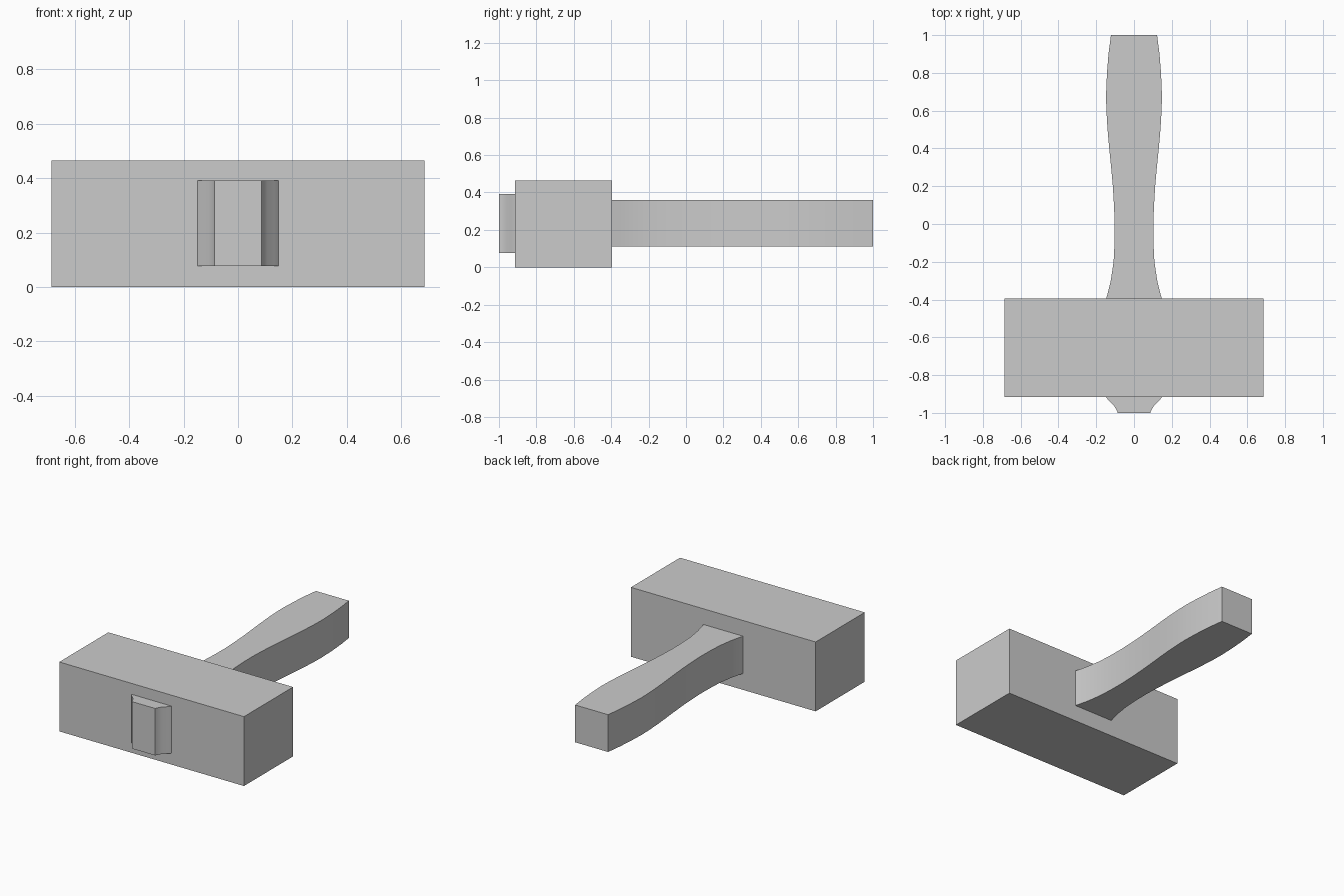
import bpy, bmesh
from math import radians

if "Cube" in bpy.data.objects:
    bpy.data.objects.remove(bpy.data.objects["Cube"])


def extrude_profile(name, half_widths, z0, z1):
    """Mirror (y, half width) pairs across x = 0 and extrude the outline upward."""
    outline = [(w, y) for y, w in half_widths] + [(-w, y) for y, w in reversed(half_widths)]
    bm = bmesh.new()
    face = bm.faces.new([bm.verts.new((x, y, z0)) for x, y in outline])
    ext = bmesh.ops.extrude_face_region(bm, geom=[face])
    top = [v for v in ext["geom"] if isinstance(v, bmesh.types.BMVert)]
    bmesh.ops.translate(bm, verts=top, vec=(0, 0, z1 - z0))
    bmesh.ops.recalc_face_normals(bm, faces=bm.faces)
    mesh = bpy.data.meshes.new(name)
    bm.to_mesh(mesh)
    bm.free()
    obj = bpy.data.objects.new(name, mesh)
    bpy.context.collection.objects.link(obj)
    bpy.ops.object.select_all(action='DESELECT')
    obj.select_set(True)
    bpy.context.view_layer.objects.active = obj
    bpy.ops.object.shade_smooth_by_angle(angle=radians(20))
    return obj


# Mallet head: plain rectangular block
extrude_profile("mallet_head", [(-0.915, 0.685), (-0.395, 0.685)], 0.0, 0.465)

# Handle: waisted grip that swells toward the free end
extrude_profile("handle", [
    (-0.395, 0.147), (-0.35, 0.135), (-0.3, 0.123), (-0.2, 0.108), (-0.1, 0.103),
    (0.0, 0.102), (0.1, 0.106), (0.2, 0.112), (0.3, 0.121), (0.4, 0.131),
    (0.5, 0.140), (0.6, 0.146), (0.68, 0.148), (0.8, 0.143), (0.9, 0.135), (1.0, 0.122),
], 0.11, 0.36)

# Handle end showing through the front of the head, tapering to a flat tip
extrude_profile("handle_tenon_end", [
    (-1.0, 0.086), (-0.985, 0.092), (-0.96, 0.107), (-0.935, 0.134), (-0.914, 0.15),
], 0.077, 0.392)
